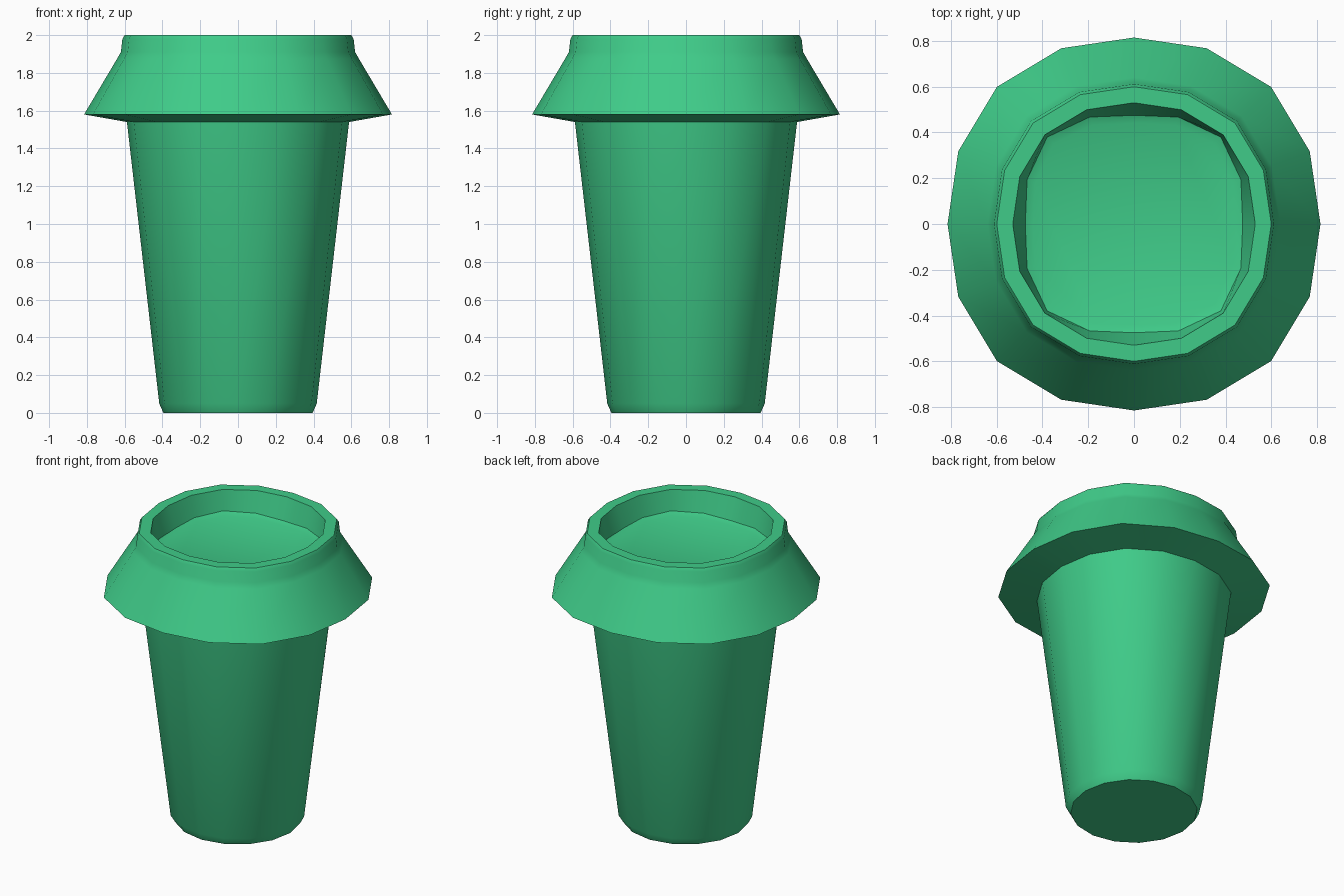
import bpy, bmesh
from math import sin, cos, pi, radians

if "Cube" in bpy.data.objects:
    bpy.data.objects.remove(bpy.data.objects["Cube"])

SIDES = 16


def lathe(name, profile, material, cap_start=False, cap_end=False):
    """Spin (radius, z, squareness) rings; squareness pushes the diagonals out."""
    bm = bmesh.new()
    rings = []
    for r, z, sq in profile:
        ring = []
        for i in range(SIDES):
            a = 2 * pi * i / SIDES
            rad = r * (1 + sq * sin(2 * a) ** 2)
            ring.append(bm.verts.new((rad * cos(a), rad * sin(a), z)))
        rings.append(ring)
    for lo, hi in zip(rings, rings[1:]):
        for i in range(SIDES):
            j = (i + 1) % SIDES
            bm.faces.new((lo[i], lo[j], hi[j], hi[i]))
    if cap_start:
        bm.faces.new(rings[0][::-1])
    if cap_end:
        bm.faces.new(rings[-1])
    mesh = bpy.data.meshes.new(name)
    bm.to_mesh(mesh)
    bm.free()
    mesh.materials.append(material)
    obj = bpy.data.objects.new(name, mesh)
    bpy.context.collection.objects.link(obj)
    bpy.ops.object.select_all(action='DESELECT')
    obj.select_set(True)
    bpy.context.view_layer.objects.active = obj
    bpy.ops.object.shade_smooth_by_angle(angle=radians(40))
    return obj


green = bpy.data.materials.new("green")
green.diffuse_color = (0.05, 0.6, 0.25, 1)
green.use_nodes = True
green.node_tree.nodes["Principled BSDF"].inputs["Base Color"].default_value = green.diffuse_color

# Tapered cup with a small bevel at the base
lathe("cup", [(0.395, 0.0, 0.0), (0.417, 0.05, 0.02), (0.588, 1.54, 0.03)],
      green, cap_start=True)

# Flared lid: underside, skirt, raised rim, recessed top
lathe("lid", [(0.588, 1.54, 0.03), (0.815, 1.58, 0.04), (0.64, 1.875, 0.04),
              (0.62, 1.91, 0.04), (0.612, 1.98, 0.04), (0.60, 2.0, 0.04),
              (0.53, 2.0, 0.04), (0.475, 1.86, 0.13), (0.44, 1.845, 0.13)],
      green, cap_end=True)
